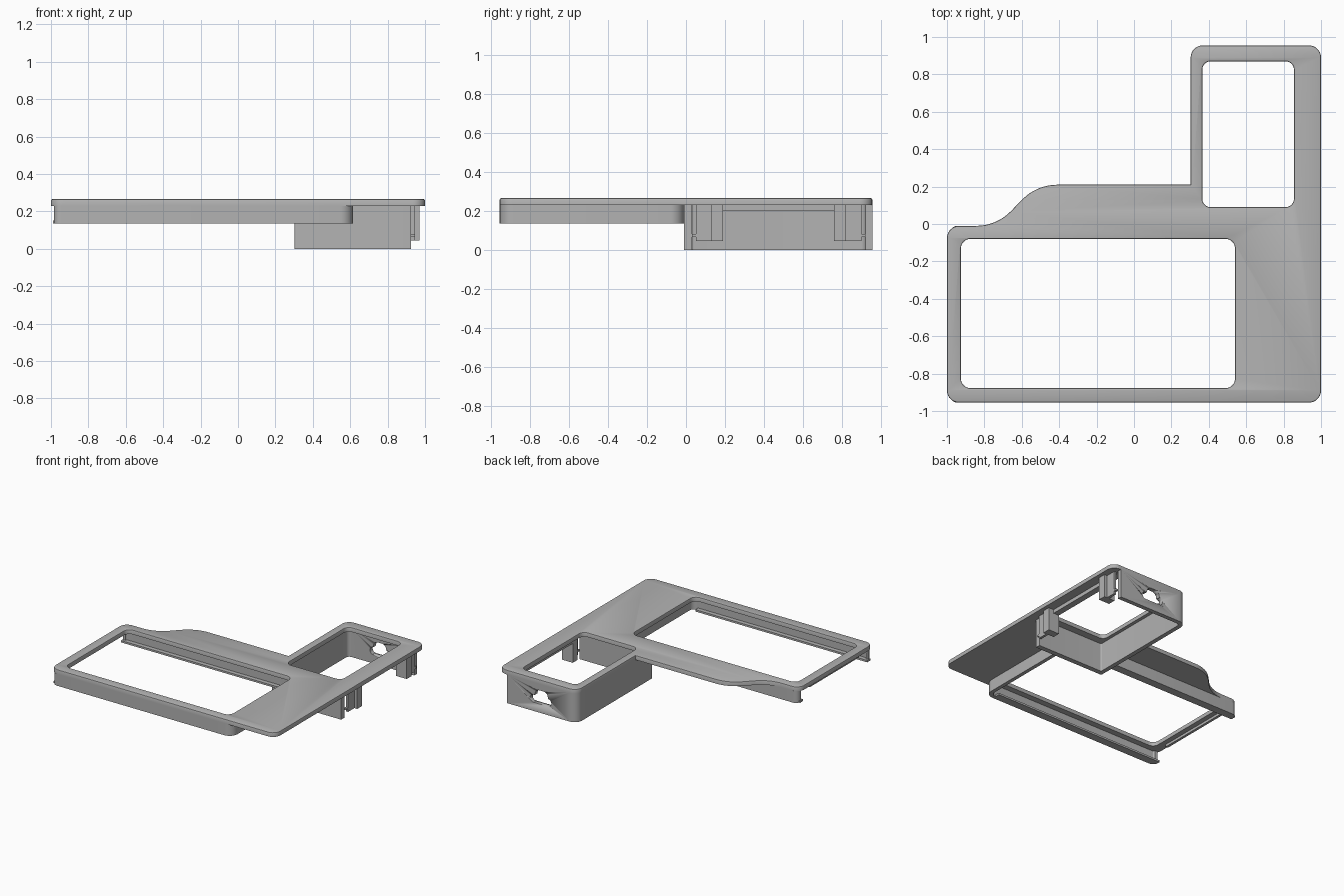
import bpy, bmesh, math
from mathutils import Vector

if "Cube" in bpy.data.objects:
    bpy.data.objects.remove(bpy.data.objects["Cube"])

grey = bpy.data.materials.new("mid_grey")
grey.diffuse_color = (0.45, 0.45, 0.45, 1)
grey.use_nodes = True
grey.node_tree.nodes["Principled BSDF"].inputs["Base Color"].default_value = grey.diffuse_color


def fillet(points, steps=8):
    """Closed polygon from (x, y, radius) corners with rounded corners."""
    out = []
    n = len(points)
    for i, (x, y, r) in enumerate(points):
        p = Vector((x, y))
        if r == 0:
            out.append((x, y))
            continue
        a = (Vector(points[i - 1][:2]) - p).normalized()
        b = (Vector(points[(i + 1) % n][:2]) - p).normalized()
        half = a.angle(b) / 2
        d = r / math.tan(half)
        c = p + (a + b).normalized() * (r / math.sin(half))
        v0, v1 = p + a * d - c, p + b * d - c
        sweep = v0.angle(v1)
        for k in range(steps + 1):
            t = k / steps
            v = (v0 * math.sin((1 - t) * sweep) + v1 * math.sin(t * sweep)) / math.sin(sweep)
            out.append(tuple(c + v))
    return out


def rect(x0, x1, y0, y1, r):
    return fillet([(x0, y0, r), (x1, y0, r), (x1, y1, r), (x0, y1, r)])


def prism(name, loops, z0, z1, bevel=0):
    """Extrude filled loops (first outer, rest holes) from z0 to z1."""
    cu = bpy.data.curves.new(name, 'CURVE')
    cu.dimensions = '2D'
    cu.fill_mode = 'BOTH'
    cu.extrude = (z1 - z0) / 2
    for loop in loops:
        s = cu.splines.new('POLY')
        s.points.add(len(loop) - 1)
        for pt, (x, y) in zip(s.points, loop):
            pt.co = (x, y, 0, 1)
        s.use_cyclic_u = True
    tmp = bpy.data.objects.new(name + "_curve", cu)
    bpy.context.collection.objects.link(tmp)
    me = bpy.data.meshes.new_from_object(tmp.evaluated_get(bpy.context.evaluated_depsgraph_get()))
    bpy.data.objects.remove(tmp)
    bm = bmesh.new()
    bm.from_mesh(me)
    bmesh.ops.remove_doubles(bm, verts=bm.verts, dist=1e-5)
    bmesh.ops.translate(bm, verts=bm.verts, vec=(0, 0, (z0 + z1) / 2))
    bmesh.ops.recalc_face_normals(bm, faces=bm.faces)
    if bevel:
        rim = [e for e in bm.edges if len(e.link_faces) == 2
               and all(v.co.z > z1 - 1e-4 for v in e.verts) and e.calc_face_angle() > 1]
        bmesh.ops.bevel(bm, geom=rim, offset=bevel, segments=2, profile=0.5, affect='EDGES')
    bm.to_mesh(me)
    bm.free()
    me.name = name
    me.materials.clear()
    me.materials.append(grey)
    ob = bpy.data.objects.new(name, me)
    bpy.context.collection.objects.link(ob)
    bpy.ops.object.select_all(action='DESELECT')
    ob.select_set(True)
    bpy.context.view_layer.objects.active = ob
    bpy.ops.object.shade_smooth_by_angle(angle=math.radians(30))
    return ob


def block(name, x0, x1, y0, y1, z0, z1):
    return prism(name, [[(x0, y0), (x1, y0), (x1, y1), (x0, y1)]], z0, z1)


# Top plate with an S-shaped shoulder and two windows
outline = fillet([
    (-1, -0.955, 0.065), (1, -0.955, 0.065), (1, 0.955, 0.065), (0.303, 0.955, 0.065),
    (0.303, 0.21, 0), (-0.52, 0.21, 0.26), (-0.735, -0.01, 0.26), (-1, -0.01, 0.065)])
plate = prism("top_plate", [outline, rect(-0.925, 0.54, -0.877, -0.08, 0.05),
                            rect(0.365, 0.855, 0.09, 0.87, 0.045)], 0.23, 0.265, 0.007)

# Shallow skirt around the large window, open on the left
skirt = fillet([
    (-0.985, -0.055, 0), (-0.985, -0.01, 0.04), (0.615, -0.01, 0.07), (0.615, -0.955, 0.07),
    (-0.985, -0.955, 0.04), (-0.985, -0.91, 0), (-0.965, -0.91, 0), (-0.965, -0.925, 0.012),
    (0.585, -0.925, 0.04), (0.585, -0.04, 0.04), (-0.965, -0.04, 0.012), (-0.965, -0.055, 0)])
prism("window_skirt", [skirt], 0.135, 0.231)

# Snap ledges along the skirt and the rib beneath the left edge
block("front_ledge", -0.99, 0.54, -0.93, -0.89, 0.135, 0.15)
block("back_ledge", -0.99, 0.54, -0.075, -0.035, 0.135, 0.15)
block("left_rib", -0.985, -0.965, -0.79, -0.17, 0.21, 0.231)

# Deep housing beneath the small window, open on the right
housing = fillet([
    (0.925, -0.01, 0), (0.925, 0.03, 0), (0.338, 0.03, 0.01), (0.338, 0.92, 0.03),
    (0.925, 0.92, 0), (0.925, 0.955, 0), (0.303, 0.955, 0.065), (0.303, -0.01, 0.01)])
box = prism("deep_housing", [housing], 0, 0.231)

# Connector opening in the back wall
opening = fillet([(0.53, 0.07, 0.03), (0.72, 0.07, 0.03), (0.72, 0.13, 0.03), (0.68, 0.13, 0),
                  (0.665, 0.18, 0.04), (0.565, 0.18, 0.04), (0.56, 0.13, 0), (0.53, 0.13, 0.03)])
cutter = prism("opening_cutter", [opening], -1.05, -0.85)
cutter.rotation_euler = (math.pi / 2, 0, 0)
cutter.hide_render = True
cutter.hide_set(True)
mod = box.modifiers.new("opening", 'BOOLEAN')
mod.object = cutter
mod.solver = 'EXACT'

# Mirrored snap clips on the open side, joined by a shallow beam
mid = 0.475
for side, label in ((-1, "front"), (1, "back")):
    def clip(part, x0, x1, d0, d1, z0, z1):
        ys = sorted((mid + side * d0, mid + side * d1))
        block(f"{label}_clip_{part}", x0, x1, *ys, z0, z1)
    clip("post", 0.875, 0.97, 0.285, 0.345, 0.045, 0.231)
    clip("web", 0.925, 0.945, 0.34, 0.425, 0.045, 0.231)
    clip("hook", 0.925, 0.945, 0.42, 0.445, 0.065, 0.08)
block("clip_beam", 0.875, 0.925, 0.19, 0.76, 0.2, 0.231)
